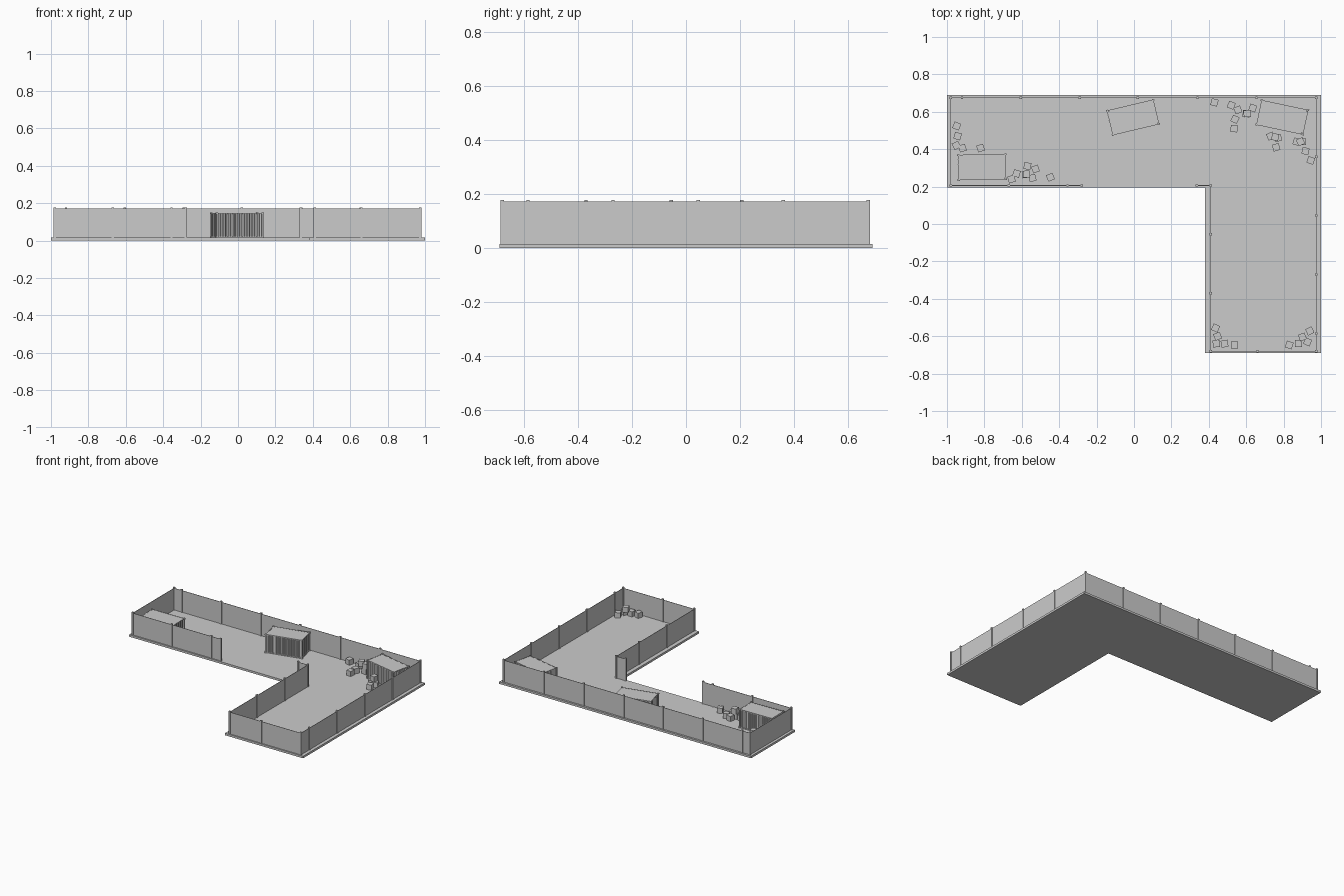
import bpy
import bmesh
import math
import random
from mathutils import Matrix, Vector

random.seed(4)

old = bpy.data.objects.get("Cube")
if old:
    bpy.data.objects.remove(old, do_unlink=True)

# One plain grey for everything
grey = bpy.data.materials.new("plain grey")
grey.use_nodes = True
colour = (0.6, 0.6, 0.6, 1)
grey.diffuse_color = colour
grey.node_tree.nodes["Principled BSDF"].inputs["Base Color"].default_value = colour

FLOOR = 0.015


def finish(name, bm, place=Matrix.Identity(4)):
    """Turn a bmesh into a named object with the shared material."""
    bmesh.ops.recalc_face_normals(bm, faces=bm.faces)
    mesh = bpy.data.meshes.new(name)
    bm.to_mesh(mesh)
    bm.free()
    mesh.materials.append(grey)
    obj = bpy.data.objects.new(name, mesh)
    obj.matrix_world = place
    bpy.context.collection.objects.link(obj)
    return obj


def add_box(bm, centre, size, turn=0.0):
    matrix = (Matrix.Translation(centre) @ Matrix.Rotation(turn, 4, "Z")
              @ Matrix.Diagonal((*size, 1)))
    bmesh.ops.create_cube(bm, size=1, matrix=matrix)


def add_prism(bm, outline, low, high):
    """Extrude a closed outline upwards."""
    face = bm.faces.new([bm.verts.new((x, y, low)) for x, y in outline])
    raised = bmesh.ops.extrude_face_region(bm, geom=[face])["geom"]
    verts = [v for v in raised if isinstance(v, bmesh.types.BMVert)]
    bmesh.ops.translate(bm, verts=verts, vec=(0, 0, high - low))


# L-shaped ground slab
bm = bmesh.new()
add_prism(bm, [(-1, 0.195), (0.38, 0.195), (0.38, -0.69), (1, -0.69), (1, 0.69), (-1, 0.69)],
          0, FLOOR)
finish("ground_slab", bm)

# Fence: one run of posts round the yard, leaving the gateway open
left, right, inner, front, back, step = -0.98, 0.975, 0.41, -0.68, 0.675, 0.206
run = [(x, step) for x in (-0.28, -0.355, -0.67, left)]
run += [(x, back) for x in (left, -0.92, -0.605, -0.29, 0.02, 0.34, 0.655, right)]
run += [(right, y) for y in (0.36, 0.045, -0.27, -0.585, front)]
run += [(x, front) for x in (0.66, inner)]
run += [(inner, y) for y in (-0.37, -0.055, step)]
run += [(0.335, step)]

POST_TOP, PANEL_TOP = 0.178, 0.171
posts, panels = bmesh.new(), bmesh.new()
for x, y in run:
    add_box(posts, (x, y, (FLOOR + POST_TOP) / 2), (0.012, 0.012, POST_TOP - FLOOR))
for a, b in zip(run, run[1:]):
    a, b = Vector(a), Vector(b)
    span, mid = b - a, (a + b) / 2
    add_box(panels, (mid.x, mid.y, (FLOOR + PANEL_TOP) / 2),
            (span.length, 0.003, PANEL_TOP - FLOOR), math.atan2(span.y, span.x))
finish("fence_posts", posts)
finish("fence_panels", panels)

# Shipping containers
LENGTH, WIDTH, HEIGHT = 0.262, 0.142, 0.135


def ribbed_side(start, end, ribs, depth=0.006):
    """Trapezoid ribs along one wall, pushed in to the left of travel."""
    start, end = Vector(start), Vector(end)
    along = (end - start) / ribs
    inward = Vector((-along.y, along.x)).normalized() * depth
    points = []
    for i in range(ribs):
        base = start + along * i
        points += [base + along * 0.1, base + along * 0.4,
                   base + along * 0.6 + inward, base + along * 0.9 + inward]
    return [tuple(p) for p in points]


def container(name, x, y, degrees):
    bm = bmesh.new()
    hx, hy, beam = LENGTH / 2, WIDTH / 2, 0.009
    wx, wy = hx - 0.003, hy - 0.003
    # Ribbed walls, flat at the door end
    outline = ribbed_side((-wx + beam, -wy), (wx - beam, -wy), 9)
    outline += ribbed_side((wx, -wy + beam), (wx, wy - beam), 5)
    outline += ribbed_side((wx - beam, wy), (-wx + beam, wy), 9)
    outline += [(-wx, wy - beam), (-wx, -wy + beam)]
    add_prism(bm, outline, 0.004, HEIGHT - 0.003)
    # Corner posts with end blocks
    for sx in (-1, 1):
        for sy in (-1, 1):
            px, py = sx * (hx - beam / 2), sy * (hy - beam / 2)
            add_box(bm, (px - sx * 0.001, py - sy * 0.001, HEIGHT / 2), (beam, beam, HEIGHT - 0.01))
            for z in (0.004, HEIGHT - 0.004):
                add_box(bm, (px, py, z), (0.012, beam, 0.008))
    # Top and bottom rails
    for z in (0.004, HEIGHT - 0.005):
        for s in (-1, 1):
            add_box(bm, (0, s * (wy - 0.003), z), (LENGTH - beam, 0.006, 0.006))
            add_box(bm, (s * (wx - 0.003), 0, z), (0.006, WIDTH - beam, 0.006))
    # Door locking bars
    for t in (-0.3, -0.1, 0.1, 0.3):
        add_box(bm, (-wx - 0.001, t * WIDTH, HEIGHT / 2), (0.003, 0.003, HEIGHT - 0.016))
    place = Matrix.Translation((x, y, FLOOR)) @ Matrix.Rotation(math.radians(degrees), 4, "Z")
    finish(name, bm, place)


container("container_middle", -0.005, 0.57, 13.3)
container("container_corner", 0.793, 0.57, -12)
container("container_gate", -0.812, 0.304, 1)

# Loose crates: those on the floor, then those stacked on top
CRATE = 0.037


def crates(name, spots, level):
    bm = bmesh.new()
    for x, y in spots:
        add_box(bm, (x, y, FLOOR + CRATE * (level + 0.5)), (CRATE,) * 3, random.uniform(-0.5, 0.5))
    finish(name, bm)


crates("crates_middle", [(0.43, 0.65), (0.52, 0.635), (0.6, 0.59), (0.635, 0.62), (0.54, 0.56),
                         (0.535, 0.51), (0.73, 0.47), (0.76, 0.41), (0.77, 0.46), (0.87, 0.44),
                         (0.9, 0.44), (0.917, 0.39), (0.945, 0.34)], 0)
crates("crates_gate", [(-0.948, 0.524), (-0.943, 0.47), (-0.95, 0.42), (-0.917, 0.406),
                       (-0.82, 0.406), (-0.655, 0.24), (-0.628, 0.27), (-0.57, 0.31),
                       (-0.58, 0.265), (-0.543, 0.246), (-0.527, 0.294), (-0.447, 0.25)], 0)
crates("crates_front", [(0.436, -0.556), (0.44, -0.64), (0.484, -0.64), (0.537, -0.647),
                        (0.83, -0.647), (0.88, -0.64), (0.928, -0.63), (0.94, -0.572)], 0)
crates("crates_stacked", [(0.555, 0.61), (0.605, 0.59), (0.755, 0.465), (0.89, 0.44),
                          (-0.575, 0.267), (0.447, -0.6), (0.9, -0.604)], 1)
